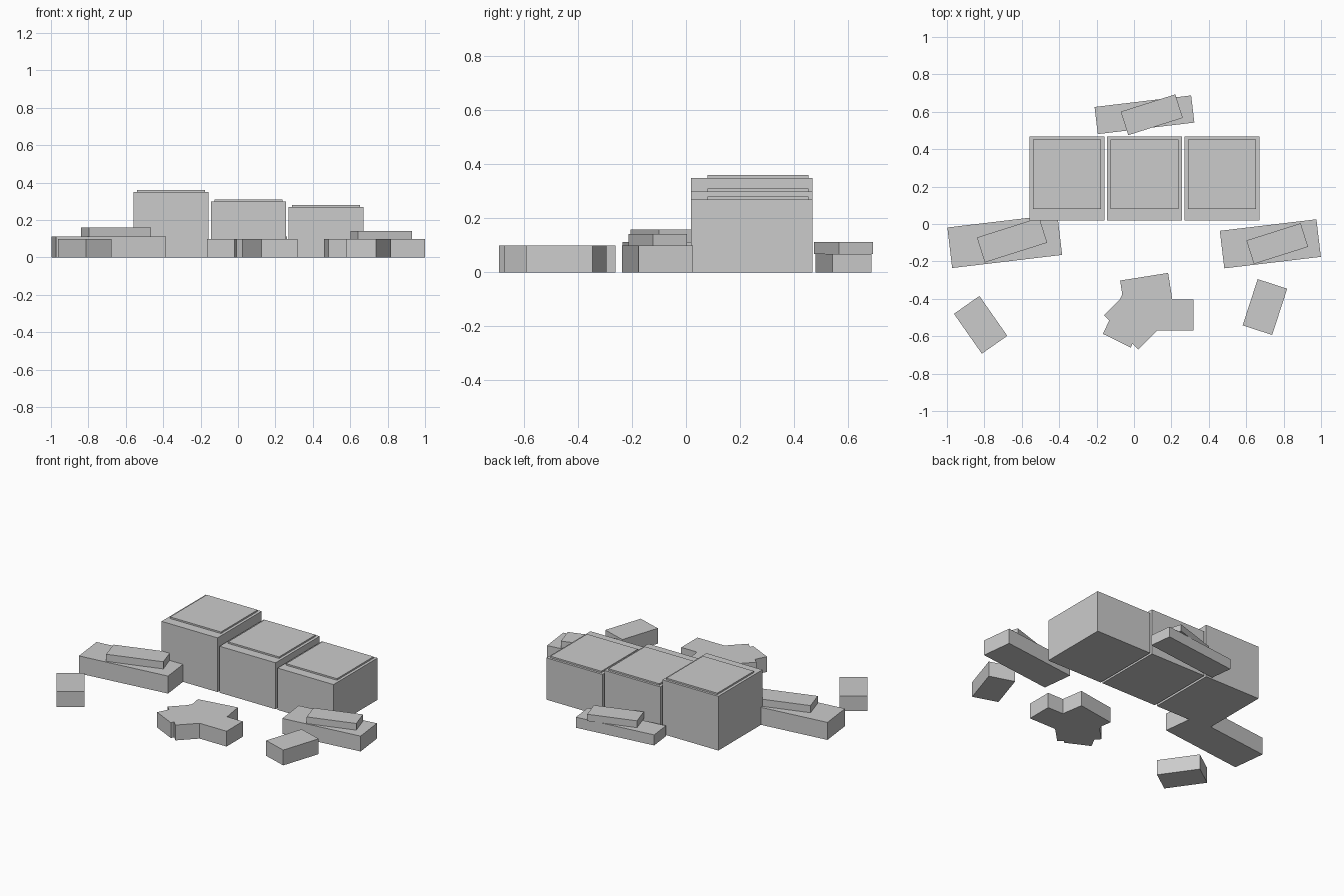
import bpy
import bmesh
from math import radians
from mathutils import Matrix

cube = bpy.data.objects.get("Cube")
if cube:
    bpy.data.objects.remove(cube, do_unlink=True)

# One plain grey for everything
grey = bpy.data.materials.new("plain_grey")
grey.use_nodes = True
colour = (0.6, 0.6, 0.6, 1)
grey.diffuse_color = colour
grey.node_tree.nodes["Principled BSDF"].inputs["Base Color"].default_value = colour


def box(name, centre, size, bottom, top, angle=0):
    """Flat-shaded box between two heights, turned about z."""
    mesh = bpy.data.meshes.new(name)
    bm = bmesh.new()
    bmesh.ops.create_cube(bm, size=1, matrix=Matrix.Diagonal((*size, top - bottom, 1)))
    bm.to_mesh(mesh)
    bm.free()
    mesh.materials.append(grey)
    obj = bpy.data.objects.new(name, mesh)
    obj.location = (*centre, (bottom + top) / 2)
    obj.rotation_euler.z = radians(angle)
    bpy.context.collection.objects.link(obj)
    return obj


# Row of three blocks with thin lids, stepping down toward the left
for side, x, height in (("right", -0.359, 0.35), ("middle", 0.056, 0.30), ("left", 0.47, 0.27)):
    box(f"{side}_block", (x, 0.243), (0.4, 0.45), 0, height)
    box(f"{side}_block_lid", (x, 0.266), (0.364, 0.374), height, height + 0.01)


# Stacks: a wide slab with a smaller slab lying skewed on it
def stack(name, base_centre, base_size, height, slab_centre, slab_size, top):
    box(f"{name}_base_slab", base_centre, base_size, 0, height, 6.8)
    box(f"{name}_upper_slab", slab_centre, slab_size, height, top, 17.6)


stack("right", (-0.691, -0.092), (0.592, 0.218), 0.113, (-0.652, -0.086), (0.35, 0.14), 0.159)
stack("left", (0.729, -0.106), (0.52, 0.202), 0.099, (0.766, -0.105), (0.304, 0.132), 0.142)
stack("back", (0.056, 0.584), (0.52, 0.146), 0.068, (0.095, 0.584), (0.306, 0.132), 0.112)

# Loose bricks, four of them piled together in the middle
bricks = {
    "right_brick": (-0.82, -0.539, -55),
    "left_brick": (0.70, -0.444, 72),
    "pile_brick_side": (0.187, -0.487, 0),
    "pile_brick_diagonal": (-0.01, -0.521, -45),
    "pile_brick_back": (0.067, -0.364, 9),
    "pile_brick_front": (-0.035, -0.507, 63.8),
}
for name, (x, y, angle) in bricks.items():
    box(name, (x, y), (0.26, 0.166), 0, 0.099, angle)
